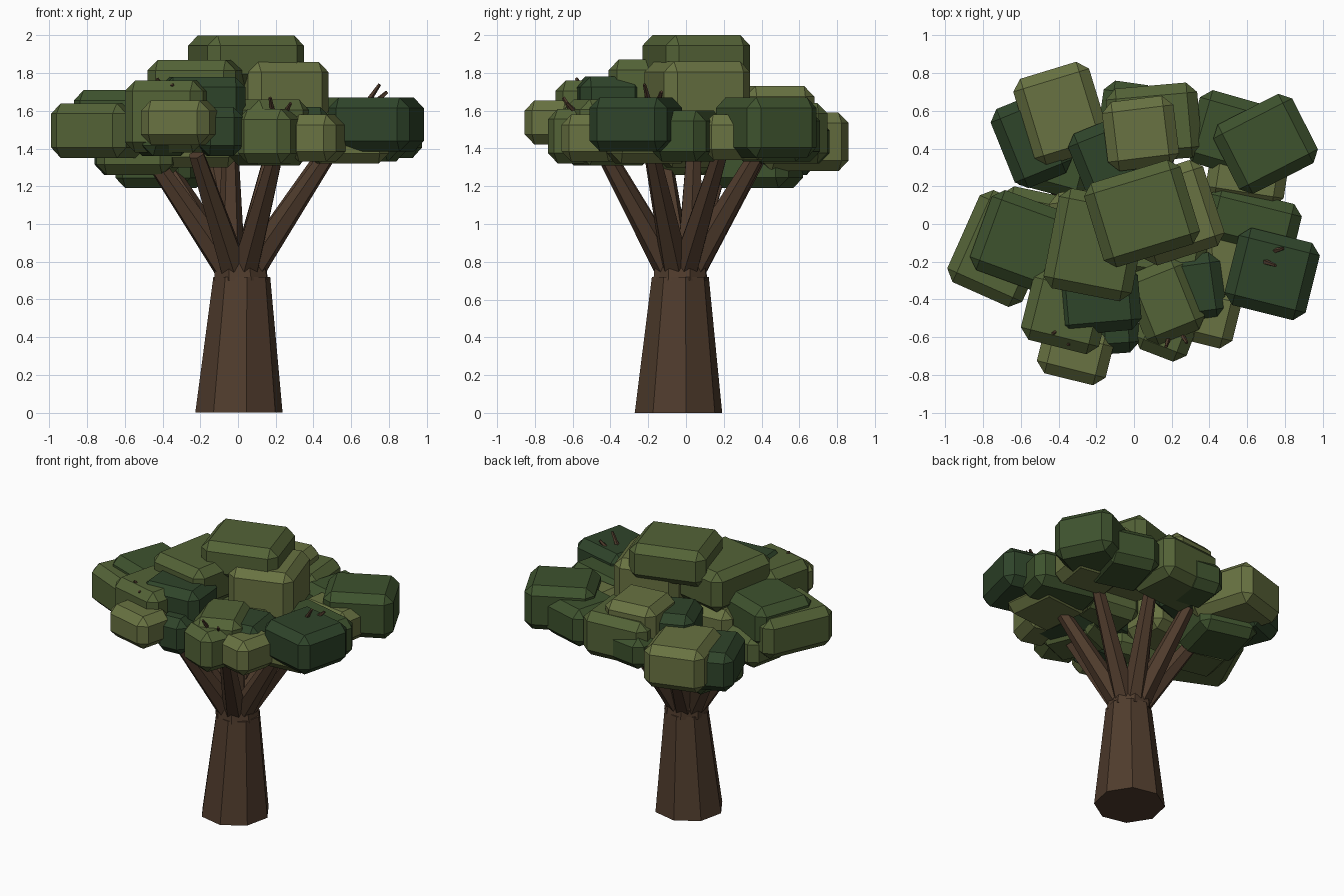
import bpy, bmesh
from math import sin, cos, radians
from mathutils import Vector, Matrix


def material(name, rgb):
    m = bpy.data.materials.new(name)
    m.diffuse_color = (*rgb, 1)
    return m


BARK = material("bark", (0.08, 0.045, 0.026))
LEAF = {
    "olive": material("leaf_olive", (0.14, 0.17, 0.054)),
    "moss": material("leaf_moss", (0.088, 0.125, 0.038)),
    "green": material("leaf_green", (0.048, 0.085, 0.027)),
    "dark": material("leaf_dark", (0.028, 0.058, 0.023)),
}


def finish(name, bm, mat):
    me = bpy.data.meshes.new(name)
    bmesh.ops.recalc_face_normals(bm, faces=bm.faces)
    bm.to_mesh(me)
    bm.free()
    me.materials.append(mat)
    ob = bpy.data.objects.new(name, me)
    bpy.context.collection.objects.link(ob)


def limb(name, a, b, r1, r2, sides=6, upright=False, spin=0):
    """Tapered flat-faced limb from a to b."""
    a, b = Vector(a), Vector(b)
    bm = bmesh.new()
    q = Matrix.Identity(3) if upright else (b - a).to_track_quat('Z', 'Y').to_matrix()
    rings = []
    for c, r in ((a, r1), (b, r2)):
        rings.append([bm.verts.new(c + q @ Vector((r * cos(t), r * sin(t), 0)))
                      for t in (radians(spin + 360 * i / sides) for i in range(sides))])
    for i in range(sides):
        j = (i + 1) % sides
        bm.faces.new((rings[0][i], rings[0][j], rings[1][j], rings[1][i]))
    bm.faces.new(rings[0][::-1])
    bm.faces.new(rings[1])
    finish(name, bm, BARK)


def leaf_block(name, x0, x1, y0, y1, z0, z1, deg, tone, bevel=0.055):
    """Chamfered box turned about z whose outline fills the given bounds."""
    c, s = cos(radians(deg)), abs(sin(radians(deg)))
    X, Y = x1 - x0 + 2 * bevel * s, y1 - y0 + 2 * bevel * s
    det = c * c - s * s
    w, d = (X * c - Y * s) / det, (Y * c - X * s) / det
    bm = bmesh.new()
    bmesh.ops.create_cube(bm, size=1)
    bmesh.ops.scale(bm, vec=(w, d, z1 - z0), verts=bm.verts)
    bmesh.ops.bevel(bm, geom=bm.edges[:], offset=bevel, segments=1,
                    affect='EDGES', profile=0.5)
    bmesh.ops.rotate(bm, matrix=Matrix.Rotation(radians(deg), 3, 'Z'), verts=bm.verts)
    bmesh.ops.translate(bm, vec=((x0 + x1) / 2, (y0 + y1) / 2, (z0 + z1) / 2), verts=bm.verts)
    finish(name, bm, LEAF[tone])


# Trunk and the shifted collar above it
limb("trunk", (0.005, -0.04, 0), (0.02, -0.03, 0.72), 0.235, 0.153, 8, True, 10)
limb("trunk_collar", (0.018, -0.03, 0.70), (0.01, -0.03, 0.80), 0.152, 0.142, 8, True, 20)

# Main branches fanning out of the collar
tips = [(-0.47, -0.12), (-0.42, 0.20), (-0.14, 0.39), (0.18, 0.38), (0.46, 0.18),
        (0.48, -0.18), (0.20, -0.43), (-0.22, -0.42), (-0.04, 0.04)]
for i, (x, y) in enumerate(tips):
    d = Vector((x, y, 0)).normalized() * 0.07
    limb(f"branch_{i}", (0.01 + d.x, -0.03 + d.y, 0.77), (x, y, 1.37), 0.078, 0.044)

# Twigs poking out of the foliage
for i, (a, b) in enumerate([
        ((0.64, -0.18, 1.58), (0.75, -0.22, 1.74)), ((0.68, -0.16, 1.60), (0.79, -0.13, 1.70)),
        ((0.20, -0.54, 1.50), (0.17, -0.65, 1.67)), ((0.20, -0.50, 1.50), (0.28, -0.63, 1.64)),
        ((-0.30, -0.50, 1.60), (-0.43, -0.58, 1.77)), ((-0.28, -0.54, 1.60), (-0.35, -0.64, 1.74))]):
    limb(f"twig_{i}", a, b, 0.022, 0.009, 5)

# Foliage: x range, y range, z range, turn, tone
upper = [
    (-0.265, 0.35, -0.23, 0.34, 1.74, 2.00, 17, "moss"),
    (-0.06, 0.48, -0.22, 0.34, 1.50, 1.86, 18, "olive"),
    (-0.48, 0.07, -0.41, 0.19, 1.58, 1.87, -11, "moss"),
    (-0.42, 0.04, -0.59, -0.22, 1.50, 1.78, 5, "dark"),
    (-0.17, 0.24, 0.28, 0.68, 1.42, 1.73, 7, "olive"),
    (-0.35, 0.05, 0.14, 0.56, 1.38, 1.66, 22, "dark"),
    (-0.45, 0.0, -0.16, 0.20, 1.30, 1.60, 6, "olive"),
    (-0.87, -0.33, -0.36, 0.18, 1.42, 1.71, -20, "green"),
    (-0.06, 0.40, -0.32, 0.06, 1.38, 1.60, -8, "moss"),
]
left = [
    (-0.99, -0.42, -0.44, 0.18, 1.35, 1.64, -24, "moss"),
    (-0.60, -0.12, -0.69, -0.24, 1.38, 1.76, -14, "moss"),
    (-0.515, -0.11, -0.855, -0.52, 1.42, 1.655, -14, "olive"),
    (-0.56, -0.25, -0.66, -0.30, 1.36, 1.60, 15, "green"),
    (-0.22, 0.03, -0.69, -0.36, 1.36, 1.62, 4, "dark"),
    (-0.64, -0.13, 0.31, 0.86, 1.28, 1.59, 17, "olive"),
    (-0.76, -0.33, 0.19, 0.69, 1.26, 1.54, 22, "dark"),
    (-0.65, -0.17, 0.13, 0.62, 1.19, 1.46, -15, "green"),
    (-0.75, -0.30, -0.20, 0.20, 1.26, 1.50, -12, "moss"),
]
right = [
    (0.42, 0.975, 0.16, 0.69, 1.35, 1.67, 27, "green"),
    (0.48, 0.985, -0.51, -0.02, 1.385, 1.67, -14, "dark"),
    (-0.15, 0.36, 0.32, 0.75, 1.32, 1.64, 5, "moss"),
    (-0.19, 0.12, 0.42, 0.76, 1.32, 1.55, -8, "green"),
    (0.27, 0.72, 0.25, 0.71, 1.33, 1.60, -16, "green"),
    (0.38, 0.83, 0.09, 0.48, 1.34, 1.58, -9, "olive"),
    (0.36, 0.89, -0.18, 0.20, 1.33, 1.60, -14, "green"),
    (0.35, 0.80, -0.43, 0.03, 1.32, 1.56, 6, "olive"),
    (-0.05, 0.375, -0.645, -0.18, 1.31, 1.66, 22, "moss"),
    (0.0, 0.355, -0.73, -0.36, 1.32, 1.61, -21, "moss"),
    (0.10, 0.49, -0.54, -0.15, 1.33, 1.62, 8, "dark"),
    (0.27, 0.57, -0.66, -0.32, 1.33, 1.58, -14, "olive"),
]
for side, blocks in (("top", upper), ("left", left), ("right", right)):
    for i, b in enumerate(blocks):
        leaf_block(f"foliage_{side}_{i}", *b)
